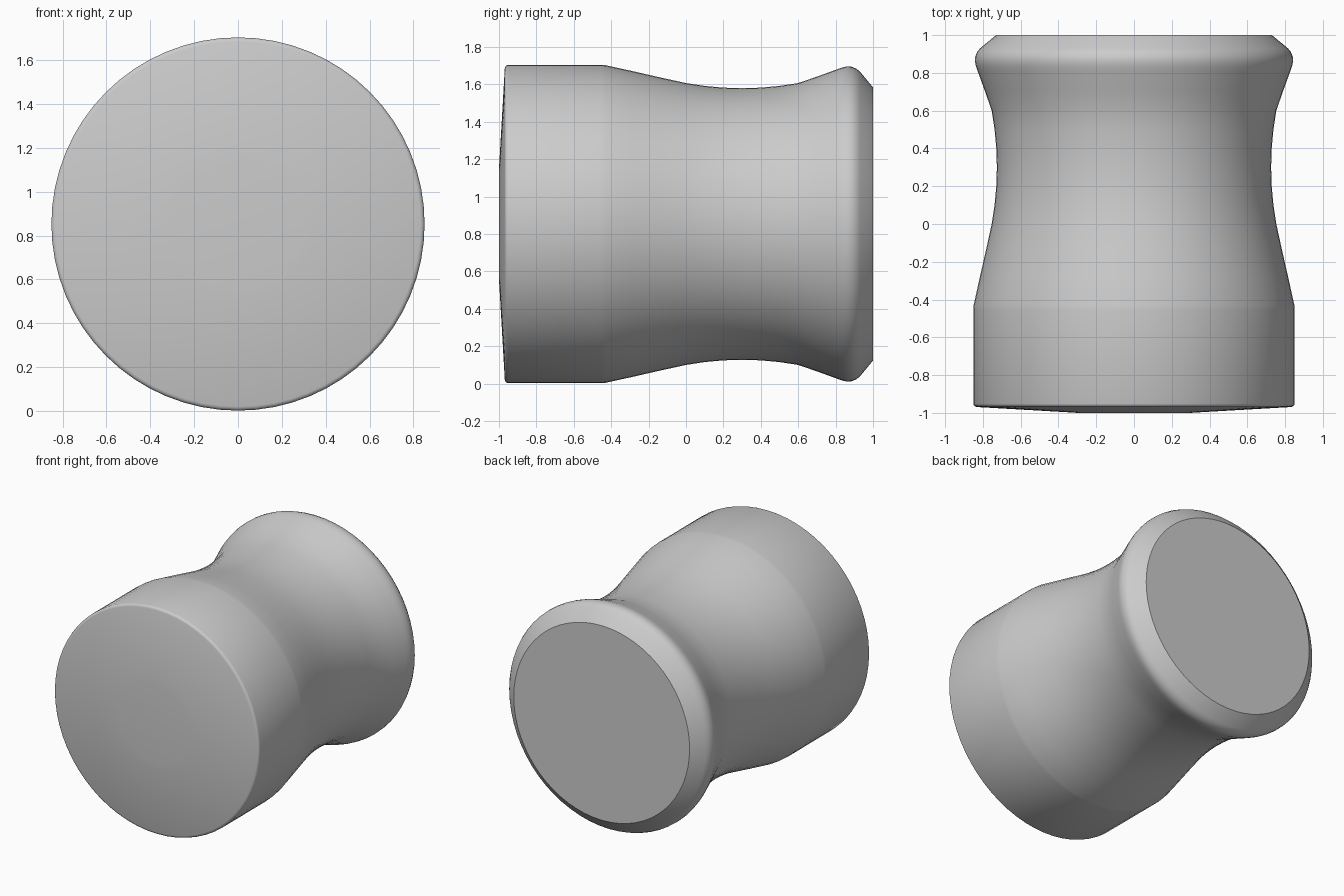
import bpy, bmesh, math
from mathutils import Matrix, Vector

cube = bpy.data.objects.get("Cube")
if cube:
    bpy.data.objects.remove(cube, do_unlink=True)

AXIS_Z = 0.853
SEGMENTS = 64


def make_material(name, color):
    mat = bpy.data.materials.new(name)
    mat.use_nodes = True
    mat.diffuse_color = color
    bsdf = next(n for n in mat.node_tree.nodes if n.type == 'BSDF_PRINCIPLED')
    bsdf.inputs["Base Color"].default_value = color
    bsdf.inputs["Roughness"].default_value = 0.5
    return mat


def waist(y):
    """Radius of the shallow concave grip at depth y."""
    arc_radius = 1.65
    return 0.726 + arc_radius - math.sqrt(arc_radius ** 2 - (y - 0.3) ** 2)


def lathe(name, profile, mat):
    """Spin (y, radius) points around the horizontal y axis."""
    bm = bmesh.new()
    verts = [bm.verts.new((r, y, 0)) for y, r in profile]
    edges = [bm.edges.new(pair) for pair in zip(verts, verts[1:])]
    bmesh.ops.spin(bm, geom=verts + edges, cent=(0, 0, 0), axis=(0, 1, 0),
                   angle=math.tau, steps=SEGMENTS, use_duplicate=False)
    bmesh.ops.remove_doubles(bm, verts=bm.verts, dist=0.0005)
    bmesh.ops.recalc_face_normals(bm, faces=bm.faces)
    mesh = bpy.data.meshes.new(name)
    bm.to_mesh(mesh)
    bm.free()
    mesh.materials.append(mat)
    obj = bpy.data.objects.new(name, mesh)
    obj.location.z = AXIS_Z
    bpy.context.collection.objects.link(obj)
    bpy.ops.object.select_all(action='DESELECT')
    obj.select_set(True)
    bpy.context.view_layer.objects.active = obj
    bpy.ops.object.shade_smooth_by_angle(angle=math.radians(35))
    return obj


# Front: flat centre disc, shallow cone and a small rounded rim
front = [(-1.0, 0), (-1.0, 0.30), (-0.997, 0.345), (-0.969, 0.832),
         (-0.966, 0.841), (-0.960, 0.848), (-0.951, 0.851)]
# Straight barrel, then a taper into the concave grip
barrel = [(-0.455, 0.851), (-0.43, 0.849), (-0.28, 0.816), (-0.14, 0.784)]
grip = [(y / 10, waist(y / 10)) for y in range(0, 7)]
# Flared back lip with a rounded crest and a chamfer to the flat back
lip = [(0.70, 0.788), (0.81, 0.828), (0.835, 0.837), (0.86, 0.842),
       (0.885, 0.841), (0.91, 0.831), (0.93, 0.815), (1.0, 0.730), (1.0, 0)]

grey = make_material("plain grey", (0.6, 0.6, 0.6, 1))
lathe("knob_body", front + barrel + grip + lip, grey)
